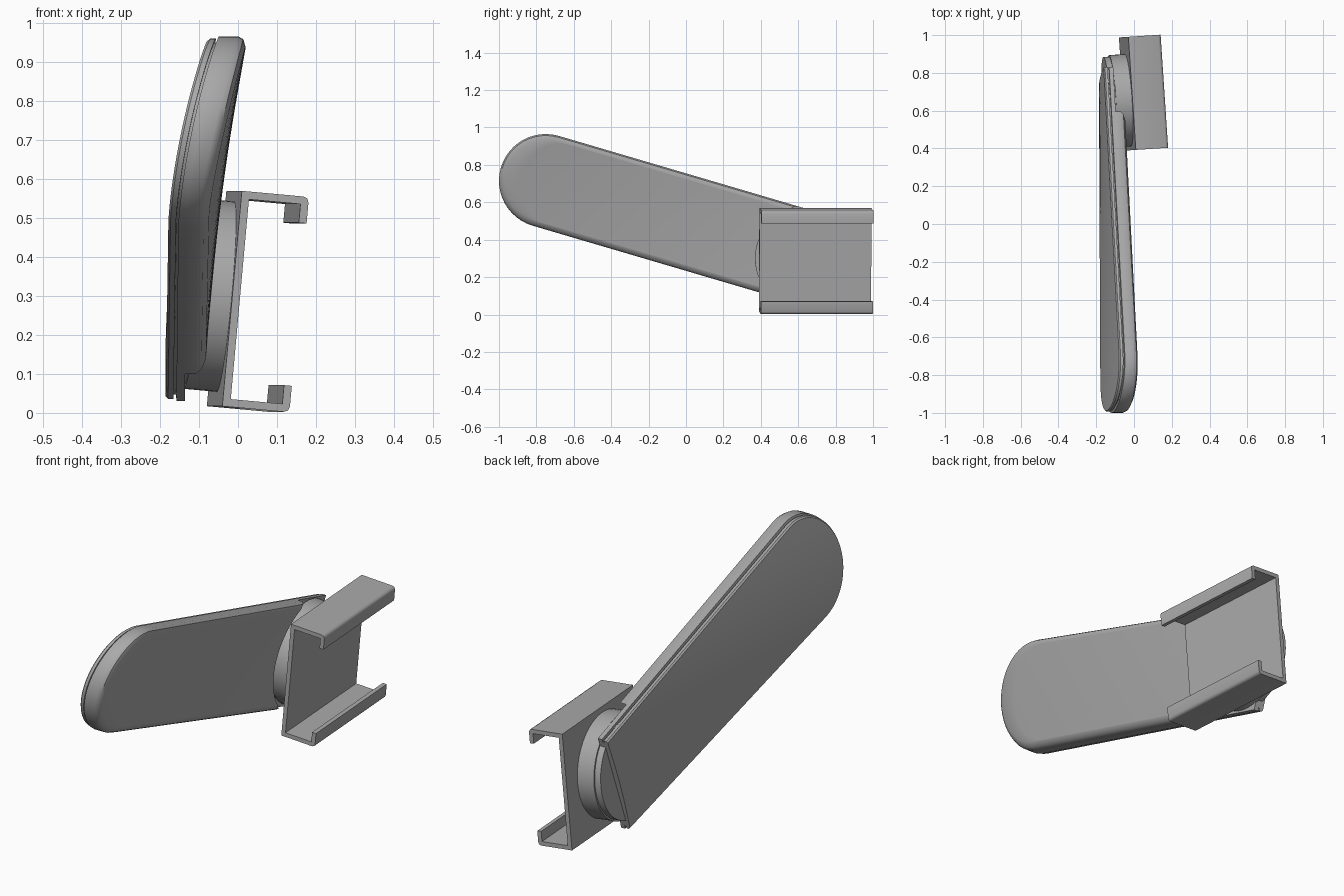
import bpy, bmesh, math
from mathutils import Matrix, Vector

cube = bpy.data.objects.get("Cube")
if cube:
    bpy.data.objects.remove(cube)

grey = bpy.data.materials.new("plain grey")
grey.use_nodes = True
grey.diffuse_color = (0.4, 0.4, 0.4, 1)
grey.node_tree.nodes["Principled BSDF"].inputs["Base Color"].default_value = (0.4, 0.4, 0.4, 1)

SLOPE = math.radians(16.4)     # downward slope of the arm
RADIUS, LENGTH = 0.25, 1.576   # arm half width, length from tip centre to base
HUB_U = 1.466                  # hub position along the arm
ROWS, COLS = 24, 16


def finish(name, bm, angle=35):
    bmesh.ops.recalc_face_normals(bm, faces=bm.faces)
    mesh = bpy.data.meshes.new(name)
    bm.to_mesh(mesh)
    bm.free()
    mesh.materials.append(grey)
    obj = bpy.data.objects.new(name, mesh)
    bpy.context.collection.objects.link(obj)
    bpy.ops.object.select_all(action='DESELECT')
    obj.select_set(True)
    bpy.context.view_layer.objects.active = obj
    bpy.ops.object.shade_smooth_by_angle(angle=math.radians(angle))
    return obj


def arm_point(u, v, depth):
    """Arm coordinates to space; the blade twists from tip to base."""
    t, s = u / LENGTH, v / RADIUS
    x = -0.128 - 0.044 * t + s * (0.052 - 0.039 * t) + depth
    if depth < 0.05:
        x -= 0.01 * (1 - s * s)
    y = -0.75 + u * math.cos(SLOPE) + v * math.sin(SLOPE)
    z = 0.715 - u * math.sin(SLOPE) + v * math.cos(SLOPE)
    return Vector((x, y, z))


def arm_layer(name, rings, cut=None):
    """Round-tipped slab from (inset, depth) rings; cut is a hub notch radius."""
    bm = bmesh.new()
    border = ([(0, j) for j in range(COLS)] + [(i, COLS) for i in range(ROWS)]
              + [(ROWS, j) for j in range(COLS, 0, -1)] + [(i, 0) for i in range(ROWS, 0, -1)])

    def spot(i, j, inset, depth):
        r = RADIUS - inset
        v = -r * math.cos(math.pi * i / ROWS)
        start = -math.sqrt(max(r * r - v * v, 0))
        end = HUB_U - math.sqrt(cut * cut - v * v) if cut else LENGTH
        return bm.verts.new(arm_point(start + (end - start) * j / COLS, v, depth))

    loops = []
    for k, (inset, depth) in enumerate(rings):
        if k in (0, len(rings) - 1):
            grid = {(i, j): spot(i, j, inset, depth)
                    for i in range(ROWS + 1) for j in range(COLS + 1)}
            for i in range(ROWS):
                for j in range(COLS):
                    bm.faces.new([grid[i, j], grid[i + 1, j], grid[i + 1, j + 1], grid[i, j + 1]])
            loops.append([grid[b] for b in border])
        else:
            loops.append([spot(i, j, inset, depth) for i, j in border])
    n = len(border)
    for a, b in zip(loops, loops[1:]):
        for m in range(n):
            bm.faces.new([a[m], a[(m + 1) % n], b[(m + 1) % n], b[m]])
    return finish(name, bm)


# Arm: outer cover, recessed seam, back shell and thick padded body
arm_layer("arm_cover", [(0.012, 0), (0.006, 0.006), (0.006, 0.02)])
arm_layer("arm_seam", [(0.018, 0.015), (0.018, 0.032)])
arm_layer("arm_shell", [(0, 0.027), (0, 0.049)])
arm_layer("arm_body", [(0, 0.045), (0, 0.075), (0.008, 0.09), (0.028, 0.1)], cut=0.285)

# Frame shared by the clip and hub
clip_frame = (Matrix.Translation((-0.035, 0.69, 0.293))
              @ Matrix.Rotation(math.radians(3.8), 4, 'Z')
              @ Matrix.Rotation(math.radians(5.2), 4, 'Y'))


def hub_disc(name, radius, x0, x1):
    bm = bmesh.new()
    bmesh.ops.create_cone(bm, cap_ends=True, segments=48, radius1=radius, radius2=radius,
                          depth=x1 - x0)
    place = Matrix.Translation(((x0 + x1) / 2, -0.035, 0.005)) @ Matrix.Rotation(math.pi / 2, 4, 'Y')
    bmesh.ops.transform(bm, matrix=clip_frame @ place, verts=bm.verts)
    return finish(name, bm)


hub_disc("hub", 0.245, -0.085, 0.005)
hub_disc("hub_collar", 0.237, -0.115, -0.08)

# Clip: C-shaped channel with rounded lips, mirrored top to bottom
W, H, T, LIP, R = 0.173, 0.277, 0.02, 0.068, 0.014
upper = [(0, H), (W - R, H), (W - R * 0.3, H - R * 0.3), (W, H - R), (W, H - LIP),
         (W - T, H - LIP), (W - T, H - T), (T, H - T)]
profile = upper + [(x, -z) for x, z in reversed(upper)]
bm = bmesh.new()
face = bm.faces.new([bm.verts.new((x, -0.3, z)) for x, z in profile])
extruded = bmesh.ops.extrude_face_region(bm, geom=[face])
bmesh.ops.translate(bm, vec=(0, 0.6, 0),
                    verts=[g for g in extruded["geom"] if isinstance(g, bmesh.types.BMVert)])
bmesh.ops.transform(bm, matrix=clip_frame, verts=bm.verts)
finish("clip", bm, 50)
